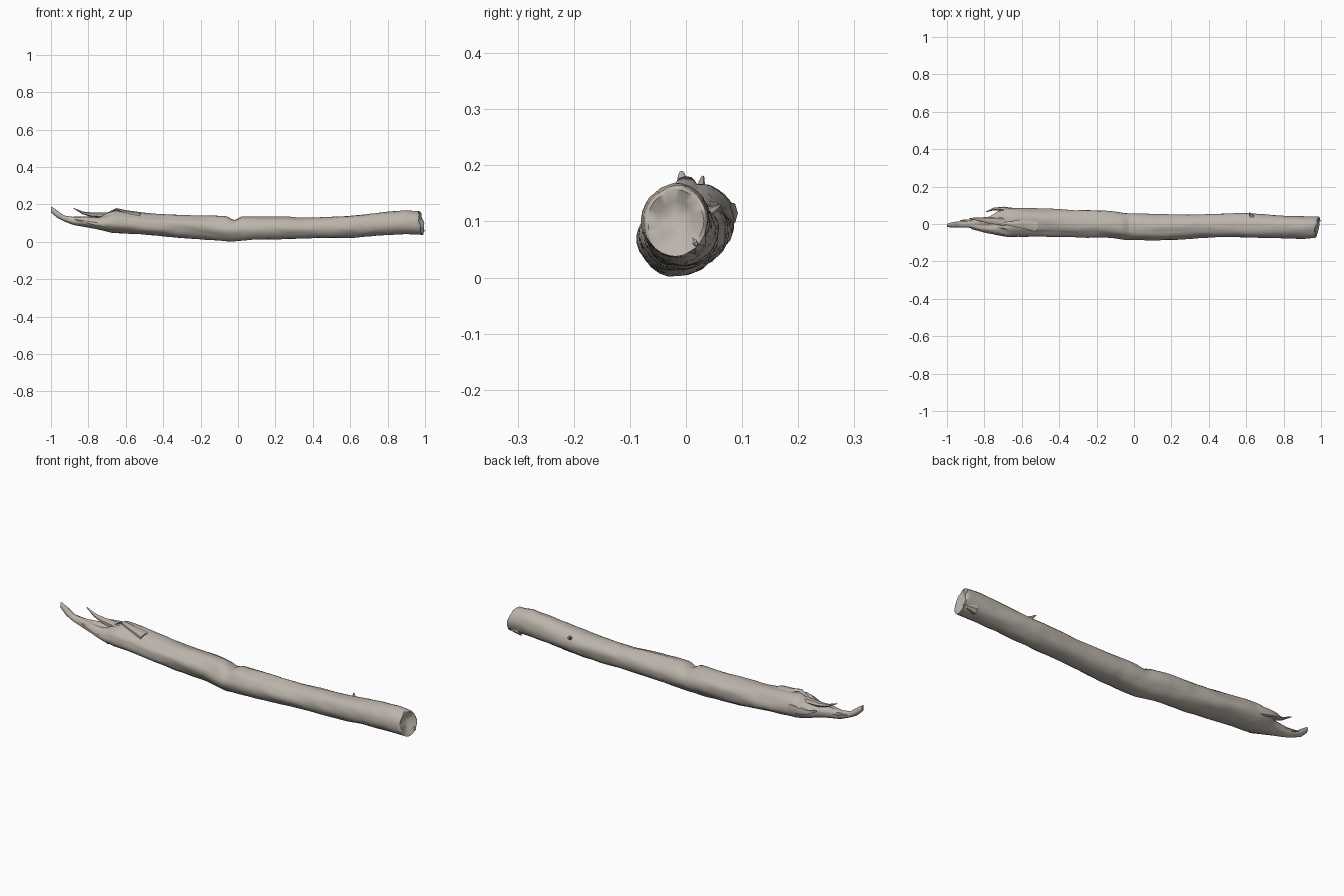
import bpy, bmesh, math
from mathutils import Vector, noise

if "Cube" in bpy.data.objects:
    bpy.data.objects.remove(bpy.data.objects["Cube"])

# Single weathered wood colour
wood = bpy.data.materials.new("weathered wood")
wood.use_nodes = True
colour = (0.5, 0.455, 0.405, 1)
wood.diffuse_color = colour
wood.node_tree.nodes["Principled BSDF"].inputs["Base Color"].default_value = colour

SIDES = 28


def finish(name, bm, angle=40):
    bmesh.ops.recalc_face_normals(bm, faces=bm.faces)
    mesh = bpy.data.meshes.new(name)
    bm.to_mesh(mesh)
    bm.free()
    obj = bpy.data.objects.new(name, mesh)
    bpy.context.collection.objects.link(obj)
    mesh.materials.append(wood)
    bpy.ops.object.select_all(action="DESELECT")
    obj.select_set(True)
    bpy.context.view_layer.objects.active = obj
    bpy.ops.object.shade_smooth_by_angle(angle=math.radians(angle))
    return obj


def sample(table, x):
    """Interpolate the outline table at x."""
    for a, b in zip(table, table[1:]):
        if x <= b[0]:
            t = max(0, (x - a[0]) / (b[0] - a[0]))
            return [p + (q - p) * t for p, q in zip(a[1:], b[1:])]
    return table[-1][1:]


def bump(x, centre, width):
    return math.exp(-((x - centre) / width) ** 2)


def loft(bm, rings):
    for a, b in zip(rings, rings[1:]):
        for i in range(len(a)):
            j = (i + 1) % len(a)
            bm.faces.new((a[i], a[j], b[j], b[i]))


# Outline in hundredths: x, bottom, top, front, back
OUTLINE = [
    (-100, 16, 19, -1.5, 0), (-97, 13, 17, -2, 1), (-93, 11, 14, -2, 1.5),
    (-88, 9, 13.5, -2, 2), (-82, 8, 14, -4, 3), (-77, 7, 14, -5, 4),
    (-72, 6, 14.5, -6, 7), (-67, 5, 17, -7, 8.5), (-60, 4.5, 16.5, -7, 8.5),
    (-40, 3, 14.7, -7, 8), (-15, 1, 14, -7, 7), (-4, 0.3, 13.5, -8.5, 5.5),
    (10, 1.2, 13.7, -8.8, 5), (35, 1.5, 13, -7.5, 5.2), (58, 2.3, 14, -7, 5.8),
    (80, 3.4, 16, -7.8, 4.5), (92, 4, 16.8, -8, 4), (100, 4, 16.3, -7.5, 3.8)]


# Trunk: lofted rings with a notch, long cracks and a hollow torn end
def trunk_ring(bm, x):
    low, high, front, back = [v / 100 for v in sample(OUTLINE, x * 100)]
    ring = []
    for i in range(SIDES):
        a = math.tau * i / SIDES
        c, s = math.cos(a), math.sin(a)
        r = 1 + 0.1 * noise.noise(Vector((x * 4, c * 1.3, s * 1.3)))
        r += 0.04 * noise.noise(Vector((x * 14, c * 3, s * 3)))
        top = max(0, s)
        r -= 0.3 * bump(x, -0.02, 0.025) * top ** 2
        r -= 0.16 * bump(a, 2.4, 0.16) * bump(x, -0.5, 0.25)
        r -= 0.13 * bump(a, 1.9, 0.15) * bump(x, 0.2, 0.17)
        r -= 0.4 * bump(a, 1.7, 0.4) * bump(x, -0.77, 0.08)
        y = (front + back) / 2 + (back - front) / 2 * c * r
        z = (low + high) / 2 + (high - low) / 2 * s * r
        # Slanted break on the right, ragged tear on the left
        cut = max(0, (x - 0.85) / 0.15) * (0.018 - 0.2 * y + 0.17 * (z - 0.1))
        tear = bump(x, -0.7, 0.06) * 0.035 * noise.noise(Vector((c * 4, s * 4, 2)))
        ring.append(bm.verts.new((min(1, x - cut + tear), y, max(0, z))))
    return ring


bm = bmesh.new()
rings = [trunk_ring(bm, -1 + i / 60) for i in range(121)]
loft(bm, rings)
# Uneven broken face with a shallow sunken centre
middle = sum((v.co for v in rings[-1]), Vector()) / SIDES
inner = []
for scale, sink in ((0.88, -0.002), (0.55, 0.012), (0.25, 0.018)):
    ring = []
    for v in rings[-1]:
        p = middle + (v.co - middle) * scale
        p.x -= sink + 0.01 * noise.noise(p * 30)
        ring.append(bm.verts.new(p))
    inner.append(ring)
loft(bm, [rings[-1]] + inner)
bm.faces.new(inner[-1])
bm.faces.new(rings[0])
finish("branch_trunk", bm, 55)


# Flat tapered splinters following short paths
def splinter(name, path, width, thick):
    bm = bmesh.new()
    rings = []
    pts = [Vector(p) for p in path]
    for i, p in enumerate(pts):
        ahead = (pts[min(i + 1, len(pts) - 1)] - pts[max(i - 1, 0)]).normalized()
        across = ahead.cross(Vector((0, 0, 1))).normalized()
        up = across.cross(ahead)
        k = 1 - 0.9 * i / (len(pts) - 1)
        rings.append([bm.verts.new(p + across * width * k * math.cos(a)
                                   + up * thick * k * math.sin(a))
                      for a in [math.tau * n / 7 for n in range(7)]])
    loft(bm, rings)
    bm.faces.new(rings[0])
    bm.faces.new(rings[-1])
    finish(name, bm)


splinter("raised_splinter", [(-0.68, 0.01, 0.14), (-0.78, 0.02, 0.145),
                             (-0.83, 0.025, 0.155), (-0.88, 0.03, 0.18)], 0.025, 0.018)
splinter("back_splinter", [(-0.62, 0.065, 0.11), (-0.7, 0.08, 0.115),
                           (-0.75, 0.08, 0.12), (-0.79, 0.065, 0.13)], 0.018, 0.03)
splinter("front_splinter", [(-0.7, -0.04, 0.09), (-0.78, -0.04, 0.1),
                            (-0.87, -0.025, 0.12)], 0.022, 0.025)
splinter("tip_splinter", [(-0.8, 0.005, 0.11), (-0.88, 0.014, 0.12),
                          (-0.93, 0.02, 0.13)], 0.02, 0.015)
splinter("top_flake", [(-0.52, -0.01, 0.145), (-0.6, 0, 0.16),
                       (-0.65, 0, 0.175), (-0.71, 0.005, 0.15)], 0.035, 0.014)
splinter("twig_stub", [(0.64, 0.03, 0.11), (0.625, 0.047, 0.12),
                       (0.615, 0.062, 0.13)], 0.016, 0.014)
splinter("end_spur", [(0.93, 0.012, 0.07), (0.97, 0.015, 0.065),
                      (0.998, 0.018, 0.06)], 0.025, 0.03)
